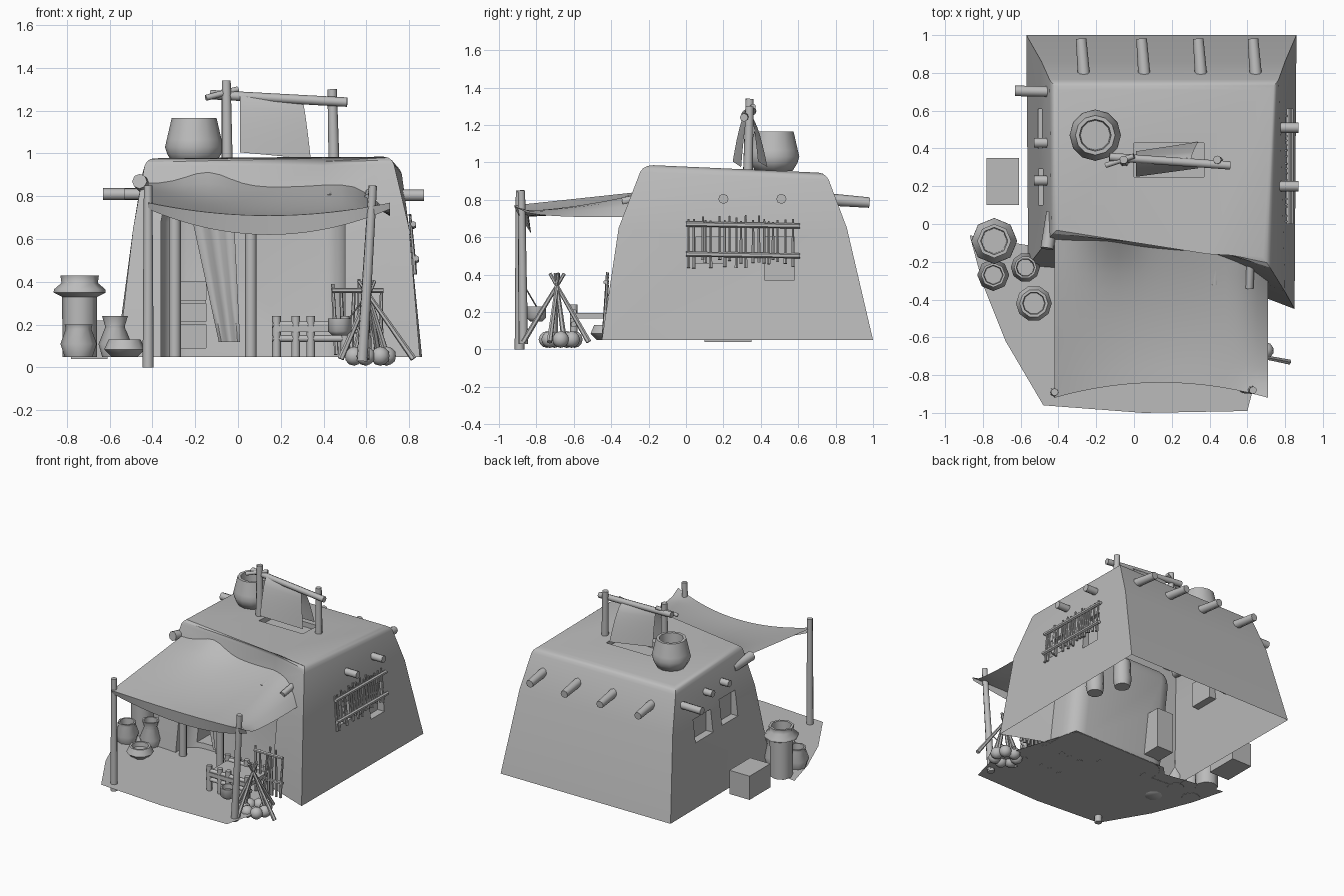
import bpy, bmesh, math, random
from mathutils import Vector, Matrix

random.seed(4)
cube = bpy.data.objects.get("Cube")
if cube:
    bpy.data.objects.remove(cube, do_unlink=True)

clay = bpy.data.materials.new("clay_grey")
clay.use_nodes = True
clay.diffuse_color = (0.5, 0.5, 0.5, 1)
clay.node_tree.nodes["Principled BSDF"].inputs["Base Color"].default_value = (0.5, 0.5, 0.5, 1)


def finish(name, bm, angle=40):
    me = bpy.data.meshes.new(name)
    bm.to_mesh(me)
    bm.free()
    me.materials.append(clay)
    me.shade_smooth()
    me.set_sharp_from_angle(angle=math.radians(angle))
    ob = bpy.data.objects.new(name, me)
    bpy.context.scene.collection.objects.link(ob)
    return ob


def rod(name, a, b, r, r2=None, sides=8):
    a, b = Vector(a), Vector(b)
    d = b - a
    m = Matrix.Translation((a + b) / 2) @ d.to_track_quat('Z', 'Y').to_matrix().to_4x4()
    bm = bmesh.new()
    bmesh.ops.create_cone(bm, cap_ends=True, segments=sides, radius1=r,
                          radius2=r if r2 is None else r2, depth=d.length, matrix=m)
    return finish(name, bm, 50)


def box(name, lo, hi, bevel=0, lean=0):
    lo, hi = Vector(lo), Vector(hi)
    bm = bmesh.new()
    bmesh.ops.create_cube(bm, size=1, matrix=Matrix.Translation((lo + hi) / 2)
                          @ Matrix.Diagonal((*(hi - lo), 1)))
    if bevel:
        bmesh.ops.bevel(bm, geom=bm.edges[:], offset=bevel, segments=4,
                        profile=0.5, affect='EDGES')
    for v in bm.verts:
        v.co.y += lean * v.co.z
    return finish(name, bm)


def lathe(name, x, y, profile, sides=10):
    bm = bmesh.new()
    rings = [[bm.verts.new((x + r * math.cos(2 * math.pi * i / sides),
                            y + r * math.sin(2 * math.pi * i / sides), z))
              for i in range(sides)] for r, z in profile]
    for p, q in zip(rings, rings[1:]):
        for i in range(sides):
            j = (i + 1) % sides
            bm.faces.new((p[i], p[j], q[j], q[i]))
    bm.faces.new(rings[0][::-1])
    bm.faces.new(rings[-1])
    return finish(name, bm, 60)


def sheet(name, f, nu, nv):
    bm = bmesh.new()
    g = [[bm.verts.new(f(i / nu, j / nv)) for i in range(nu + 1)] for j in range(nv + 1)]
    for j in range(nv):
        for i in range(nu):
            bm.faces.new((g[j][i], g[j][i + 1], g[j + 1][i + 1], g[j + 1][i]))
    return finish(name, bm, 70)


# House: tapered mud walls with a hollowed front and a gently sloping roof
bm = bmesh.new()
levels = [
    [(-.56, -.22, .05), (.46, -.3, .05), (.85, -.45, .05), (.86, 1, .05), (-.57, 1, .05)],
    [(-.49, -.13, .65), (.43, -.2, .65), (.80, -.36, .65), (.80, .86, .65), (-.49, .86, .65)],
    [(x, y, .977 - .045 * y) for x, y in
     ((-.43, -.05), (.4, -.12), (.72, -.23), (.76, .75), (-.44, .75))],
]
rings = [[bm.verts.new(c) for c in level] for level in levels]
for p, q in zip(rings, rings[1:]):
    for i in range(5):
        j = (i + 1) % 5
        bm.faces.new((p[i], p[j], q[j], q[i]))
bm.faces.new(rings[0][::-1])
bm.faces.new(rings[-1])
rim = [e for e in bm.edges if all(v in rings[-1] for v in e.verts)]
bmesh.ops.bevel(bm, geom=rim, offset=.04, segments=3, profile=.5, affect='EDGES')
bmesh.ops.triangulate(bm, faces=[f for f in bm.faces if len(f.verts) == 4])
house = finish("house_walls", bm, 35)

# Alcove, shelf recess, windows and roof hatch are cut from the walls
cutters = [
    box("alcove_cutter", (-.36, -.8, -.2), (.5, -.08, .8), .12, .14),
    box("shelf_cutter", (-.29, -.2, .09), (-.15, .08, .4)),
    box("hatch_cutter", (0, .25, .92), (.37, .43, 1.2)),
    box("right_window_cutter", (.77, .42, .37), (1, .58, .6)),
    box("right_small_window_cutter", (.77, .05, .46), (1, .2, .6)),
    box("left_back_window_cutter", (-.8, .4, .5), (-.45, .61, .67)),
    box("left_front_window_cutter", (-.8, .1, .51), (-.45, .29, .7)),
]
for c in cutters:
    c.hide_render = True
    mod = house.modifiers.new("cut", 'BOOLEAN')
    mod.object, mod.operation, mod.solver = c, 'DIFFERENCE', 'EXACT'
dg = bpy.context.evaluated_depsgraph_get()
bm = bmesh.new()
bm.from_mesh(bpy.data.meshes.new_from_object(house.evaluated_get(dg)))
bm.normal_update()
base = [f for f in bm.faces if f.normal.z < -.9 and f.calc_center_median().z < .06]
bmesh.ops.delete(bm, geom=base, context='FACES')
for ob in [house] + cutters:
    bpy.data.objects.remove(ob, do_unlink=True)
finish("house_walls", bm, 35)
for z in (.2, .3):
    box("recess_shelf", (-.29, -.05, z), (-.15, .07, z + .015))

# Yard floor in front of the house, reaching into the alcove
bm = bmesh.new()
yard = [(-.87, -.06), (-.8, -.32), (-.68, -.62), (-.48, -.96), (.05, -1), (.6, -.99),
        (.67, -.72), (.5, -.2), (.47, -.07), (-.33, -.07), (-.4, -.14)]
bm.faces.new([bm.verts.new((x, y, .052)) for x, y in yard])
finish("yard_floor", bm)

# Roof beam ends
for x in (-.27, .05, .35, .64):
    rod("back_beam", (x + .01, .72, .805), (x - .01, .98, .785), .034, .028)
for y in (.2, .51):
    rod("right_beam", (.7, y, .805), (.87, y, .805), .027)
rod("left_back_beam", (-.4, .7, .81), (-.63, .705, .81), .028)
for y in (.23, .43):
    rod("left_beam", (-.4, y, .81), (-.53, y, .81), .026)
rod("left_corner_beam", (-.43, .06, .84), (-.46, -.13, .87), .035)
for x, y in ((.44, -.1), (.62, -.12)):
    rod("front_beam", (x, y, .835), (x - .01, y - .22, .79), .022)


# Sagging awning with a hanging front lip and a drooping right edge
def awning(u, v):
    s = 2 * u - 1
    bow = 1 - s * s
    front, back = -.92 + .08 * bow, -.08 - .04 * u - .15 * u ** 4
    lip = v < .01
    t = max(0, (v - .1) / .9)
    z = .77 - .06 * bow + (.09 + .05 * bow) * t - .12 * t * (1 - t) * bow
    z += .06 * t ** 6 * math.exp(-((u - .25) / .13) ** 2)
    z -= .15 * max(0, (u - .8) / .2) ** 2 * t ** .5
    if lip:
        z -= .03 + .06 * bow
    return (-.42 + 1.13 * u, front + (back - front) * t + (.012 if lip else 0), z)


sheet("awning", awning, 20, 10)
rod("awning_left_post", (-.42, -.89, 0), (-.42, -.89, .85), .026, .02)
rod("awning_right_post", (.58, -.87, .03), (.63, -.88, .85), .026, .02)
rod("alcove_left_post", (-.295, -.24, .05), (-.295, -.24, .76), .028)
rod("alcove_middle_post", (.06, -.3, .05), (.06, -.3, .75), .027)
sheet("door_curtain", lambda u, v: (-.22 + .2 * u + v * (.13 - .1 * u), -.17 - .05 * u
                                    + .02 * math.sin(9 * u), .72 - .6 * v), 8, 4)

# Stick lattice over the right windows
wall_x = lambda z: .872 - .085 * (z - .05)
for z in (.51, .67):
    rod("lattice_rail", (wall_x(z), 0, z), (wall_x(z), .61, z - .01), .014, sides=6)
for i in range(19):
    y = .02 + .03 * i + random.uniform(-.012, .012)
    lo, hi = random.uniform(.43, .49), random.uniform(.68, .72)
    rod("lattice_stick", (wall_x(lo) - .012, y, lo), (wall_x(hi) - .012, y, hi), .01, .006, 6)

# Drying rack and cloth on the roof
rod("rack_left_post", (-.05, .33, .9), (-.055, .34, 1.34), .028, .022)
rod("rack_right_post", (.45, .33, .9), (.44, .34, 1.3), .026, .022)
rod("rack_bar", (-.13, .355, 1.275), (.51, .31, 1.24), .022)
rod("rack_brace", (-.15, .31, 1.26), (0, .36, 1.3), .014)


def cloth(u, v):
    s = 2 * v - 1
    drop = abs(s)
    spread = .085 - .045 * u if s < 0 else .05 + .05 * u
    return (.01 + .29 * u + .04 * drop * u, .335 + spread * math.copysign(drop ** .7, s),
            1.285 - .03 * u - .28 * drop ** 1.3)


sheet("drying_cloth", cloth, 8, 12)


# Pottery
def pot(name, x, y, z, outline, sides=10):
    rim, top = outline[-1]
    inside = [(rim * .8, top), (rim * .75, top * .6)]
    lathe(name, x, y, [(r, z + h) for r, h in outline + inside], sides)


pot("roof_pot", -.205, .47, .955, [(.1, 0), (.125, .04), (.136, .075), (.128, .11), (.105, .21)], 12)
pot("tall_jar", -.74, -.09, .05, [(.08, 0), (.082, .28), (.122, .3), (.12, .315),
                                 (.085, .345), (.09, .38)], 8)
pot("front_jar", -.745, -.27, .05, [(.065, 0), (.085, .06), (.06, .13), (.065, .15)], 8)
pot("necked_jar", -.575, -.23, .05, [(.06, 0), (.077, .06), (.045, .14), (.06, .19)])
pot("low_bowl", -.53, -.42, .05, [(.06, 0), (.095, .035), (.075, .08)])
pot("cooking_pot", .475, -.8, .15, [(.035, 0), (.055, .02), (.055, .08)])
rod("pot_handle", (.52, -.8, .23), (.61, -.87, .35), .004, sides=5)
for x, y in ((.71, .42), (.62, .61)):
    pot("indoor_jar", x, y, .05, [(.055, 0), (.065, .05), (.06, .2)])

# Storage block beside the left wall
box("storage_block", (-.78, .1, .04), (-.61, .35, .22))

# Camp fire: ring of stones and crossed sticks
for i in range(7):
    a = 2 * math.pi * i / 7
    bm = bmesh.new()
    bmesh.ops.create_icosphere(bm, subdivisions=2, radius=.045, matrix=Matrix.Translation(
        (.615 + .08 * math.cos(a), -.67 + .075 * math.sin(a), .053)))
    finish("fire_stone", bm)
feet = [(.48, -.72), (.82, -.73), (.6, -.87), (.66, -.52), (.7, -.65), (.54, -.7)]
for x, y in feet:
    foot, tie = Vector((x, y, .04)), Vector((.61, -.69, .34))
    rod("fire_stick", foot, foot + (tie - foot) * 1.22, .015, .009, 6)

# Low bench with stubby posts
for y in (-.6, -.38):
    for z in (.135, .2):
        rod("bench_rail", (.16, y, z), (.53, y, z), .016)
for x in (.18, .27, .34, .5):
    for y in (-.6, -.38):
        rod("bench_post", (x, y, .05), (x, y, .24), .02)
box("bench_top", (.18, -.62, .165), (.52, -.36, .195))

# Stick rack leaning near the right front corner
for z in (.17, .36):
    rod("stick_rack_rail", (.44, -.43, z), (.68, -.43, z), .012, sides=6)
for i in range(7):
    x = .46 + .034 * i
    rod("stick_rack_stick", (x, -.44, .06), (x + random.uniform(-.03, .03), -.42,
        random.uniform(.34, .42)), .011, .008, 6)
